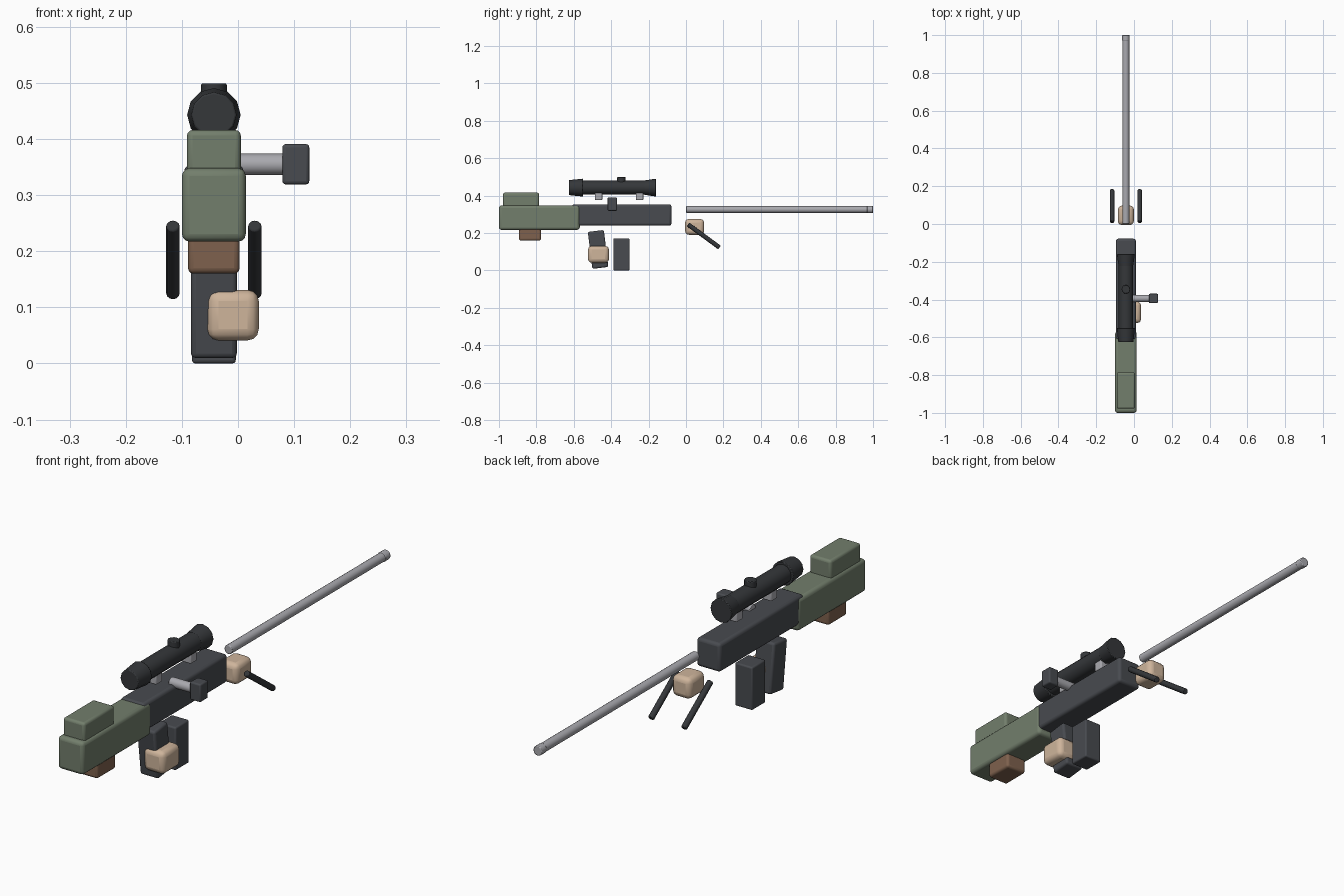
import bpy, math
from mathutils import Vector

if "Cube" in bpy.data.objects:
    bpy.data.objects.remove(bpy.data.objects["Cube"])

CX = -0.043  # centre line of the body


def material(name, r, g, b):
    m = bpy.data.materials.new(name)
    m.diffuse_color = (r, g, b, 1)
    m.use_nodes = True
    m.node_tree.nodes["Principled BSDF"].inputs["Base Color"].default_value = m.diffuse_color
    return m


DARK = material("dark_metal", 0.065, 0.07, 0.08)
BLACK = material("black_metal", 0.035, 0.038, 0.042)
STEEL = material("steel", 0.4, 0.4, 0.43)
GREEN = material("green_stock", 0.17, 0.21, 0.15)
TAN = material("tan", 0.62, 0.46, 0.33)
BROWN = material("brown", 0.21, 0.12, 0.075)


def finish(o, name, mat, bevel, segments=3):
    o.name = name
    o.data.materials.append(mat)
    if bevel:
        b = o.modifiers.new("bevel", 'BEVEL')
        b.width, b.segments = bevel, segments
        b.limit_method = 'ANGLE'
        b.angle_limit = math.radians(50)
    bpy.ops.object.shade_smooth_by_angle(angle=math.radians(40))
    return o


def box(name, x, y, z, mat, bevel=0.01, tilt=0):
    """Bevelled box from (min, max) ranges, tilted about x."""
    ranges = (x, y, z)
    bpy.ops.mesh.primitive_cube_add(size=1, location=[(a + b) / 2 for a, b in ranges])
    o = bpy.context.object
    o.scale = [b - a for a, b in ranges]
    bpy.ops.object.transform_apply(location=False, rotation=False, scale=True)
    o.rotation_euler.x = tilt
    return finish(o, name, mat, bevel)


def rod(name, a, b, r1, mat, r2=None, sides=16, bevel=0.003):
    """Round bar or cone from point a to point b."""
    a, b = Vector(a), Vector(b)
    bpy.ops.mesh.primitive_cone_add(vertices=sides, radius1=r1, radius2=r2 or r1,
                                    depth=(b - a).length, location=(a + b) / 2)
    o = bpy.context.object
    o.rotation_euler = (b - a).to_track_quat('Z', 'Y').to_euler()
    return finish(o, name, mat, bevel, 2)


def mid(half):
    return (CX - half, CX + half)


# Stock
box("stock", mid(0.057), (-1.0, -0.568), (0.217, 0.348), GREEN, 0.014)
box("cheek_rest", mid(0.048), (-0.978, -0.786), (0.33, 0.416), GREEN, 0.01)
box("stock_pad", mid(0.046), (-0.893, -0.775), (0.16, 0.25), BROWN, 0.01)

# Receiver, grip and magazine
box("receiver", mid(0.053), (-0.61, -0.078), (0.24, 0.354), DARK, 0.012)
box("grip", mid(0.041), (-0.513, -0.427), (0.013, 0.212), DARK, 0.009, math.radians(7))
box("magazine", mid(0.039), (-0.388, -0.302), (0.0, 0.172), DARK, 0.006)
box("grip_block", (-0.055, 0.037), (-0.524, -0.412), (0.041, 0.131), TAN, 0.02)
box("front_block", mid(0.042), (-0.005, 0.097), (0.191, 0.275), TAN, 0.02)

# Barrel
rod("barrel", (CX, 0, 0.326), (CX, 0.98, 0.326), 0.018, STEEL)
rod("muzzle", (CX, 0.968, 0.326), (CX, 1.0, 0.326), 0.0195, STEEL)

# Scope
SZ = 0.443
rod("scope_tube", (CX, -0.56, SZ), (CX, -0.215, SZ), 0.038, BLACK, sides=12)
rod("eyepiece", (CX, -0.626, SZ), (CX, -0.55, SZ), 0.04, BLACK, 0.048, sides=12)
rod("objective", (CX, -0.225, SZ), (CX, -0.16, SZ), 0.038, BLACK, 0.048, sides=12)
rod("scope_turret", (CX, -0.346, 0.46), (CX, -0.346, 0.499), 0.023, BLACK, sides=12)
for i, y in enumerate((-0.467, -0.248)):
    box(f"scope_mount_{i + 1}", mid(0.022), (y - 0.02, y + 0.02), (0.376, 0.43), STEEL, 0.005)

# Bolt handle
rod("bolt", (-0.02, -0.394, 0.355), (0.09, -0.394, 0.355), 0.019, STEEL)
box("bolt_knob", (0.079, 0.127), (-0.419, -0.369), (0.319, 0.391), DARK, 0.006)

# Bipod legs
for side, name in ((-1, "left"), (1, "right")):
    x = CX + side * 0.073
    rod(f"bipod_leg_{name}", (x, 0.011, 0.246), (x, 0.179, 0.123), 0.012, BLACK, sides=12)
